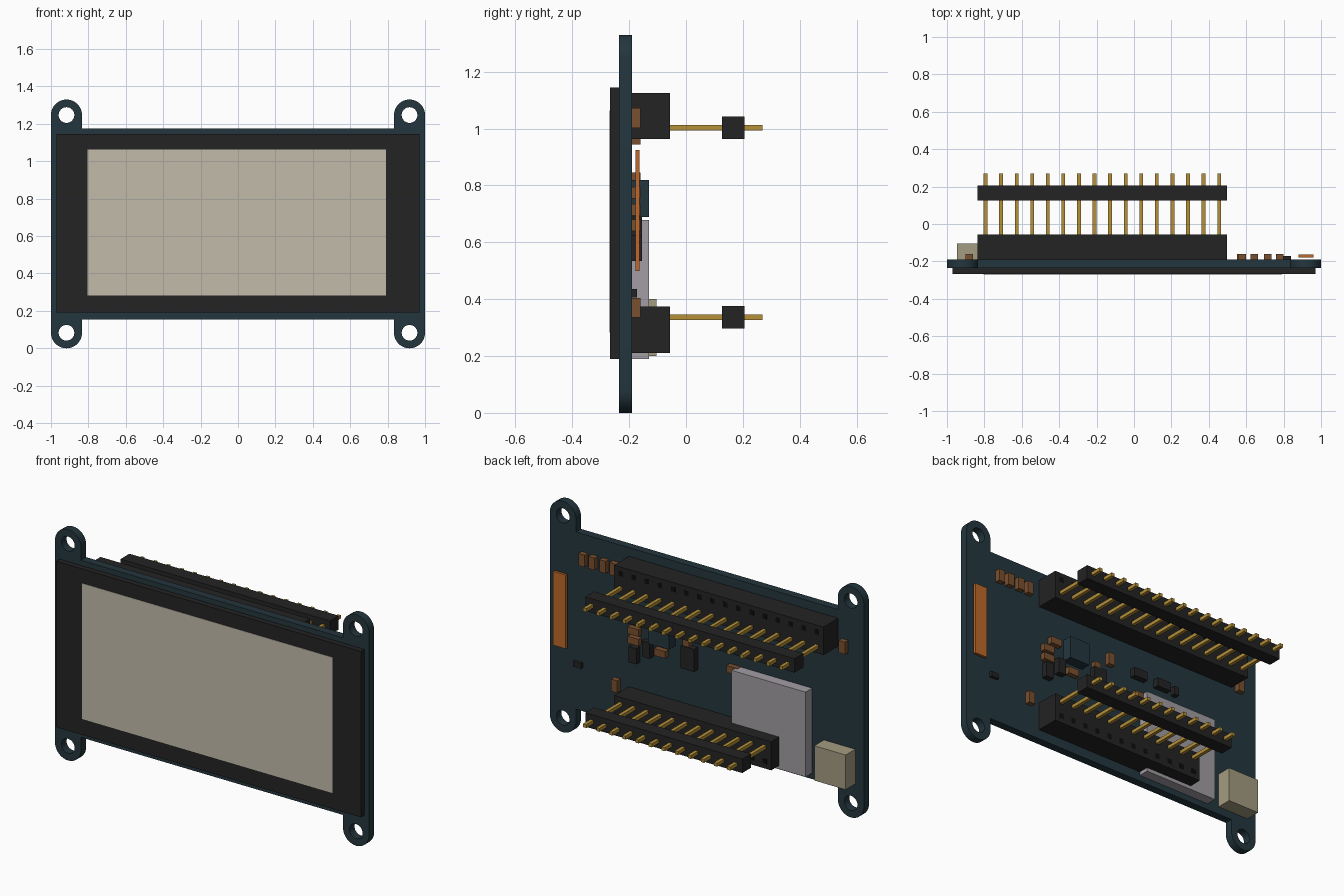
import bpy, bmesh
from math import sin, cos, pi
from mathutils import Matrix, Vector

old = bpy.data.objects.get("Cube")
if old:
    bpy.data.objects.remove(old)


def material(name, r, g, b):
    m = bpy.data.materials.new(name)
    m.use_nodes = True
    m.diffuse_color = (r, g, b, 1)
    bsdf = next(n for n in m.node_tree.nodes if n.type == 'BSDF_PRINCIPLED')
    bsdf.inputs["Base Color"].default_value = (r, g, b, 1)
    bsdf.inputs["Roughness"].default_value = 0.6
    return m


TEAL = material("board teal", .017, .037, .048)
BLACK = material("plastic black", .017, .017, .017)
HOLE = material("hole black", .004, .004, .004)
SCREEN = material("screen beige", .54, .50, .41)
GOLD = material("pin gold", .46, .28, .04)
ORANGE = material("flex orange", .51, .14, .023)
SILVER = material("shield grey", .36, .34, .37)
BROWN = material("ceramic brown", .19, .08, .028)
METAL = material("connector beige", .37, .33, .22)


def boxes(name, mat, ranges):
    """One object made of boxes, each given as (x0, x1, y0, y1, z0, z1)."""
    bm = bmesh.new()
    for x0, x1, y0, y1, z0, z1 in ranges:
        centre = Vector((x0 + x1, y0 + y1, z0 + z1)) / 2
        size = Matrix.Diagonal((x1 - x0, y1 - y0, z1 - z0, 1))
        bmesh.ops.create_cube(bm, size=1, matrix=Matrix.Translation(centre) @ size)
    mesh = bpy.data.meshes.new(name)
    bm.to_mesh(mesh)
    bm.free()
    mesh.materials.append(mat)
    ob = bpy.data.objects.new(name, mesh)
    bpy.context.collection.objects.link(ob)
    return ob


BACK = -.19    # rear face of the board
FRONT = -.236  # front face of the board
MID_Z = .665
TAB_X, TAB_Z, TAB_R, HOLE_R = .917, .582, .083, .042


# Circuit board with four rounded, drilled mounting tabs
def arc(cx, cy, r, start, end, steps=20):
    return [(cx + r * cos(start + (end - start) * i / steps),
             cy + r * sin(start + (end - start) * i / steps)) for i in range(steps + 1)]


inner, half = TAB_X - TAB_R, .51
outline = ([(inner, half)] + arc(TAB_X, TAB_Z, TAB_R, pi, 0)
           + arc(TAB_X, -TAB_Z, TAB_R, 0, -pi) + [(inner, -half), (-inner, -half)]
           + arc(-TAB_X, -TAB_Z, TAB_R, 0, -pi)
           + arc(-TAB_X, TAB_Z, TAB_R, pi, 0) + [(-inner, half)])
loops = [outline]
for sx in (-1, 1):
    for sz in (-1, 1):
        loops.append(arc(sx * TAB_X, sz * TAB_Z, HOLE_R, 0, 2 * pi, 32)[:-1])

curve = bpy.data.curves.new("circuit_board", 'CURVE')
curve.dimensions = '2D'
curve.fill_mode = 'BOTH'
curve.extrude = (BACK - FRONT) / 2
for pts in loops:
    spline = curve.splines.new('POLY')
    spline.points.add(len(pts) - 1)
    for p, (x, y) in zip(spline.points, pts):
        p.co = (x, y, 0, 1)
    spline.use_cyclic_u = True
curve.materials.append(TEAL)
board = bpy.data.objects.new("circuit_board", curve)
bpy.context.collection.objects.link(board)
board.location = (0, (FRONT + BACK) / 2, MID_Z)
board.rotation_euler = (pi / 2, 0, 0)
bpy.ops.object.select_all(action='DESELECT')
board.select_set(True)
bpy.context.view_layer.objects.active = board
bpy.ops.object.convert(target='MESH')
bpy.ops.object.shade_smooth_by_angle(angle=pi / 6)

# Display on the front
boxes("display_bezel", BLACK, [(-.97, .97, -.268, FRONT, .19, 1.145)])
boxes("display_screen", SCREEN, [(-.805, .79, -.27, -.268, .282, 1.063)])

# Two-row sockets, each with a pin strip plugged into its inner row
PITCH, X_END = .0833, .497
SOCKET_Y = -.057


def header(name, count, z0, z1, pin_z, hole_z):
    x0 = X_END - count * PITCH
    xs = [x0 + PITCH * (i + .5) for i in range(count)]
    boxes(name + "_socket", BLACK, [(x0, X_END, BACK, SOCKET_Y, z0, z1)])
    boxes(name + "_strip", BLACK, [(x0, X_END, .126, .206, pin_z - .04, pin_z + .04)])
    boxes(name + "_pins", GOLD, [(x - .01, x + .01, SOCKET_Y - .01, .27, pin_z - .01, pin_z + .01)
                                 for x in xs])
    boxes(name + "_socket_holes", HOLE, [(x - .014, x + .014, SOCKET_Y - .001, SOCKET_Y + .001,
                                          hole_z - .014, hole_z + .014) for x in xs])


header("upper", 16, .964, 1.125, 1.003, 1.086)
header("lower", 12, .211, .375, .336, .253)

# Large parts on the back
boxes("radio_shield", SILVER, [(-.67, -.2, BACK, -.13, .19, .678)])
boxes("usb_connector", METAL, [(-.945, -.745, BACK, -.103, .2, .4)])
boxes("flex_strip", ORANGE, [(.88, .96, -.178, -.163, .5, .925)])
boxes("regulator_chip", TEAL, [(.2, .33, BACK, -.13, .69, .82)])


# Small surface parts, given by centre and size
def chips(name, mat, depth, w, h, centres):
    boxes(name, mat, [(x - w / 2, x + w / 2, BACK, BACK + depth, z - h / 2, z + h / 2)
                      for x, z in centres])


chips("upright_capacitors", BROWN, .03, .04, .07,
      [(.778, 1.038), (.714, 1.038), (.644, 1.038), (.58, 1.038),
       (-.88, .98), (.57, .37), (.114, .72), (.018, .81)])
chips("flat_capacitors", BROWN, .03, .07, .04,
      [(.4, .775), (.45, .715), (.45, .66), (.28, .635), (-.18, .66)])
chips("tall_transistors", BLACK, .035, .05, .09, [(.45, .58), (.365, .635)])
chips("driver_chip", BLACK, .035, .085, .13, [(.1, .655)])
chips("diodes", BLACK, .035, .09, .05, [(-.18, .79), (-.34, .785)])
chips("small_diode", BLACK, .03, .03, .05, [(-.43, .78)])
chips("resistor", BLACK, .018, .05, .03, [(.815, .421)])
